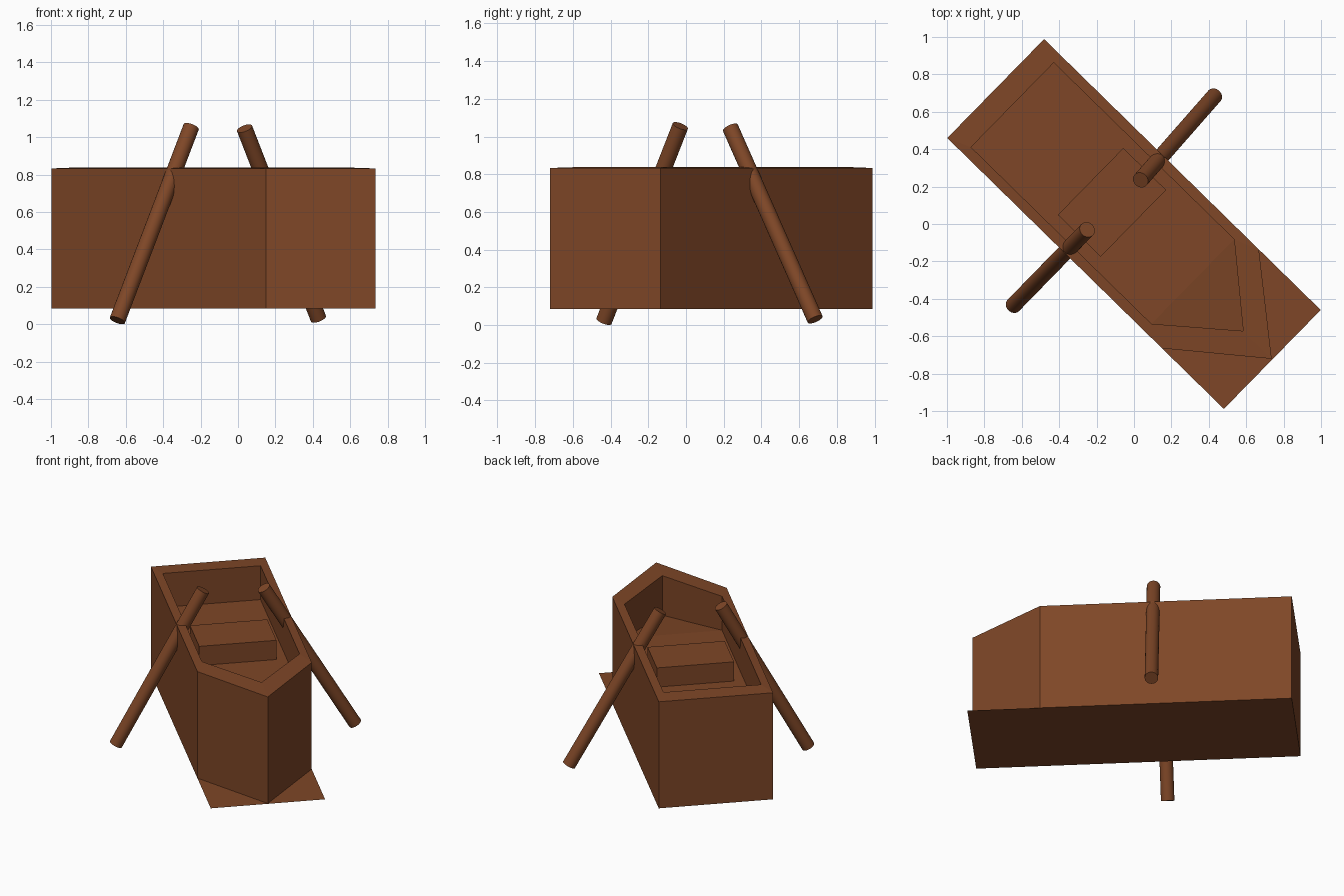
import bpy, bmesh, math
from mathutils import Vector

cube = bpy.data.objects.get("Cube")
if cube:
    bpy.data.objects.remove(cube, do_unlink=True)

# Single brown wood colour
wood = bpy.data.materials.new("brown_wood")
wood.use_nodes = True
COLOUR = (0.21, 0.062, 0.02, 1.0)
wood.diffuse_color = COLOUR
wood.node_tree.nodes["Principled BSDF"].inputs["Base Color"].default_value = COLOUR

HEADING = math.radians(-44.4)   # boat lies diagonally, bow along local +x
BOTTOM, FLOOR, RIM = 0.085, 0.60, 0.833


def add_object(name, bm, turn=0.0):
    bmesh.ops.recalc_face_normals(bm, faces=bm.faces)
    mesh = bpy.data.meshes.new(name)
    bm.to_mesh(mesh)
    bm.free()
    mesh.materials.append(wood)
    obj = bpy.data.objects.new(name, mesh)
    obj.rotation_euler.z = turn
    bpy.context.collection.objects.link(obj)
    return obj


def outline(stern, shoulder, tip, half):
    """Five-sided plan with a pointed bow."""
    return [(stern, -half), (shoulder, -half), (tip, 0), (shoulder, half), (stern, half)]


# Hull: outer wall, rim, inner wall and floor as successive rings
outer = outline(-1.035, 0.572, 1.03, 0.37)
inner = outline(-0.91, 0.44, 0.817, 0.316)
bm = bmesh.new()
rings = []
for plan, z in ((outer, BOTTOM), (outer, RIM), (inner, RIM + 0.005), (inner, FLOOR)):
    rings.append([bm.verts.new((x, y, z)) for x, y in plan])
rings[3][2].co.z -= 0.04   # floor dips at the bow
for a, b in zip(rings, rings[1:]):
    for i in range(5):
        j = (i + 1) % 5
        bm.faces.new((a[i], a[j], b[j], b[i]))
f = rings[3]
bm.faces.new((f[0], f[1], f[3], f[4]))
bm.faces.new((f[1], f[2], f[3]))
add_object("hull", bm, HEADING)

# Thin rectangular base sheet
bm = bmesh.new()
bm.faces.new([bm.verts.new((x, y, BOTTOM)) for x, y in
              ((-1.035, -0.37), (-1.035, 0.37), (1.035, 0.37), (1.035, -0.37))])
add_object("base_sheet", bm, HEADING)

# Bench block standing on the floor
bm = bmesh.new()
bmesh.ops.create_cube(bm, size=1)
top = 0.735
for v in bm.verts:
    v.co = (v.co.x * 0.32 - 0.165, v.co.y * 0.50, top if v.co.z > 0 else FLOOR - 0.01)
add_object("bench", bm, HEADING)


# Oars: round poles leaning over each side
def add_oar(name, low, high, radius=0.043):
    low, high = Vector(low), Vector(high)
    axis = high - low
    bm = bmesh.new()
    bmesh.ops.create_cone(bm, cap_ends=True, segments=32, radius1=radius,
                          radius2=radius, depth=axis.length)
    obj = add_object(name, bm)
    obj.location = (low + high) / 2
    obj.rotation_euler = axis.to_track_quat('Z', 'Y').to_euler()
    for p in obj.data.polygons:
        p.use_smooth = len(p.vertices) == 4
    for e in obj.data.edges:   # crisp end rims
        a, b = (obj.data.vertices[i].co.z for i in e.vertices)
        e.use_edge_sharp = abs(a - b) < 1e-4


add_oar("right_oar", (-0.645, -0.435, 0.021), (-0.25, -0.03, 1.056))
add_oar("left_oar", (0.43, 0.685, 0.03), (0.035, 0.235, 1.047))
